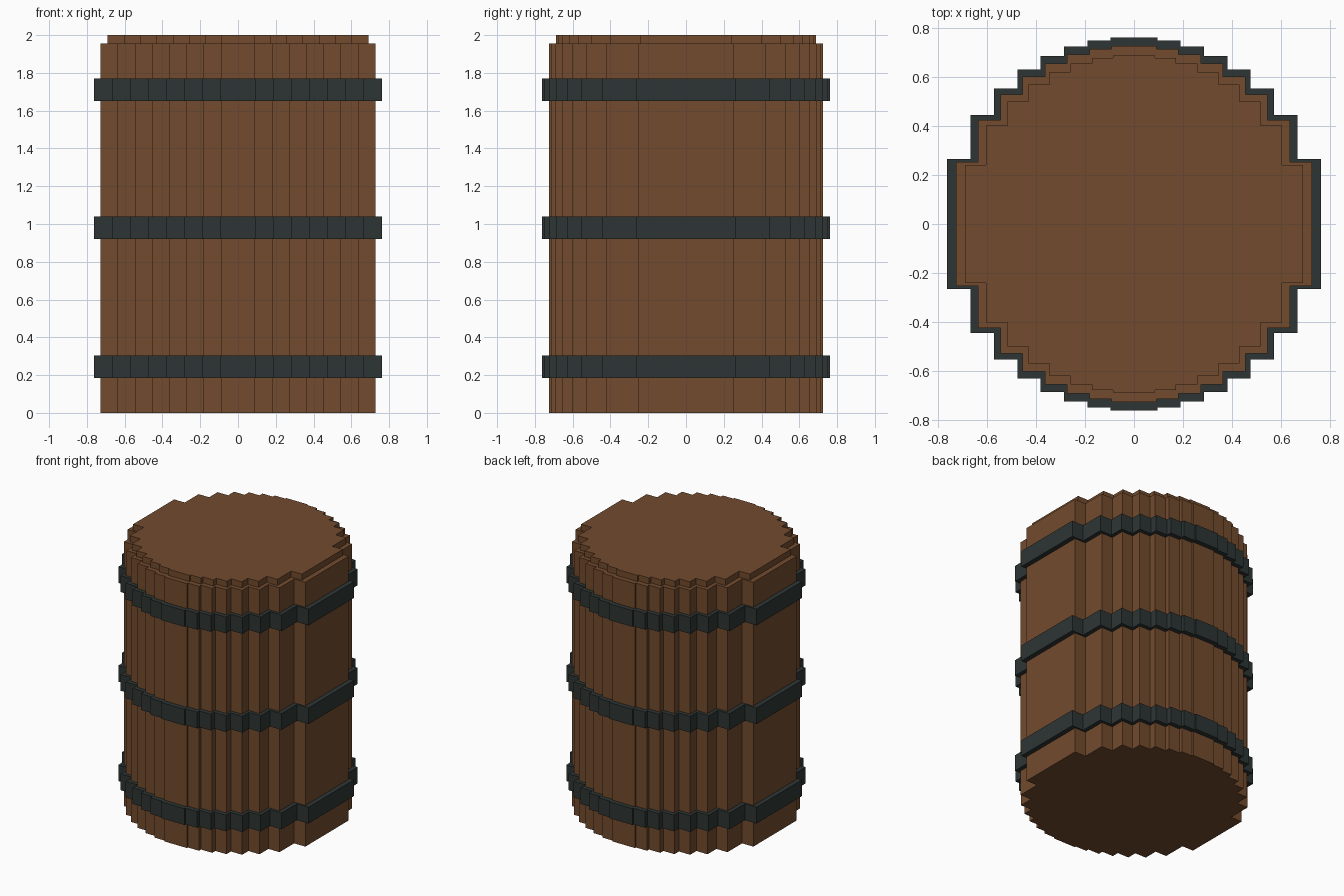
import bpy
import bmesh
from math import sqrt

cube = bpy.data.objects.get("Cube")
if cube:
    bpy.data.objects.remove(cube, do_unlink=True)

STEPS = 8  # strips from the centre to the rim


def material(name, rgb):
    mat = bpy.data.materials.new(name)
    mat.use_nodes = True
    colour = (*rgb, 1.0)
    mat.diffuse_color = colour
    mat.node_tree.nodes["Principled BSDF"].inputs["Base Color"].default_value = colour
    return mat


def stepped_circle(radius):
    """Counter-clockwise outline of a circle built from straight strips."""
    width = radius / STEPS
    quarter = []
    for k in reversed(range(STEPS)):
        depth = radius * sqrt(1 - ((k + 0.5) / STEPS) ** 2)
        quarter.append(((k + 1) * width, depth))
        if k:
            quarter.append((k * width, depth))
    half = quarter + [(-x, y) for x, y in reversed(quarter)]
    return half + [(-x, -y) for x, y in half]


def finish(bm, name, mat):
    bmesh.ops.recalc_face_normals(bm, faces=bm.faces)
    mesh = bpy.data.meshes.new(name)
    bm.to_mesh(mesh)
    bm.free()
    mesh.materials.append(mat)
    obj = bpy.data.objects.new(name, mesh)
    bpy.context.collection.objects.link(obj)
    return obj


def drum(name, radius, bottom, top, mat):
    """Solid stepped cylinder."""
    bm = bmesh.new()
    face = bm.faces.new([bm.verts.new((x, y, bottom)) for x, y in stepped_circle(radius)])
    extruded = bmesh.ops.extrude_face_region(bm, geom=[face], use_keep_orig=True)
    moved = [v for v in extruded["geom"] if isinstance(v, bmesh.types.BMVert)]
    bmesh.ops.translate(bm, verts=moved, vec=(0, 0, top - bottom))
    return finish(bm, name, mat)


def hoop(name, outer, inner, bottom, top, mat):
    """Stepped ring whose inner wall is sunk into the staves."""
    bm = bmesh.new()
    section = ((outer, bottom), (outer, top), (inner, top), (inner, bottom))
    loops = [[bm.verts.new((x, y, z)) for x, y in stepped_circle(r)] for r, z in section]
    for i, a in enumerate(loops):
        b = loops[(i + 1) % len(loops)]
        for j in range(len(a)):
            k = (j + 1) % len(a)
            bm.faces.new((a[j], a[k], b[k], b[j]))
    return finish(bm, name, mat)


wood = material("brown wood", (0.171, 0.070, 0.027))
iron = material("dark iron", (0.026, 0.036, 0.034))

# Wooden barrel and its raised lid
drum("barrel_body", 0.728, 0.0, 1.955, wood)
drum("barrel_lid", 0.69, 1.94, 2.0, wood)

# Three iron hoops
for name, bottom in (("lower", 0.185), ("middle", 0.92), ("upper", 1.65)):
    hoop(name + "_hoop", 0.763, 0.70, bottom, bottom + 0.12, iron)
